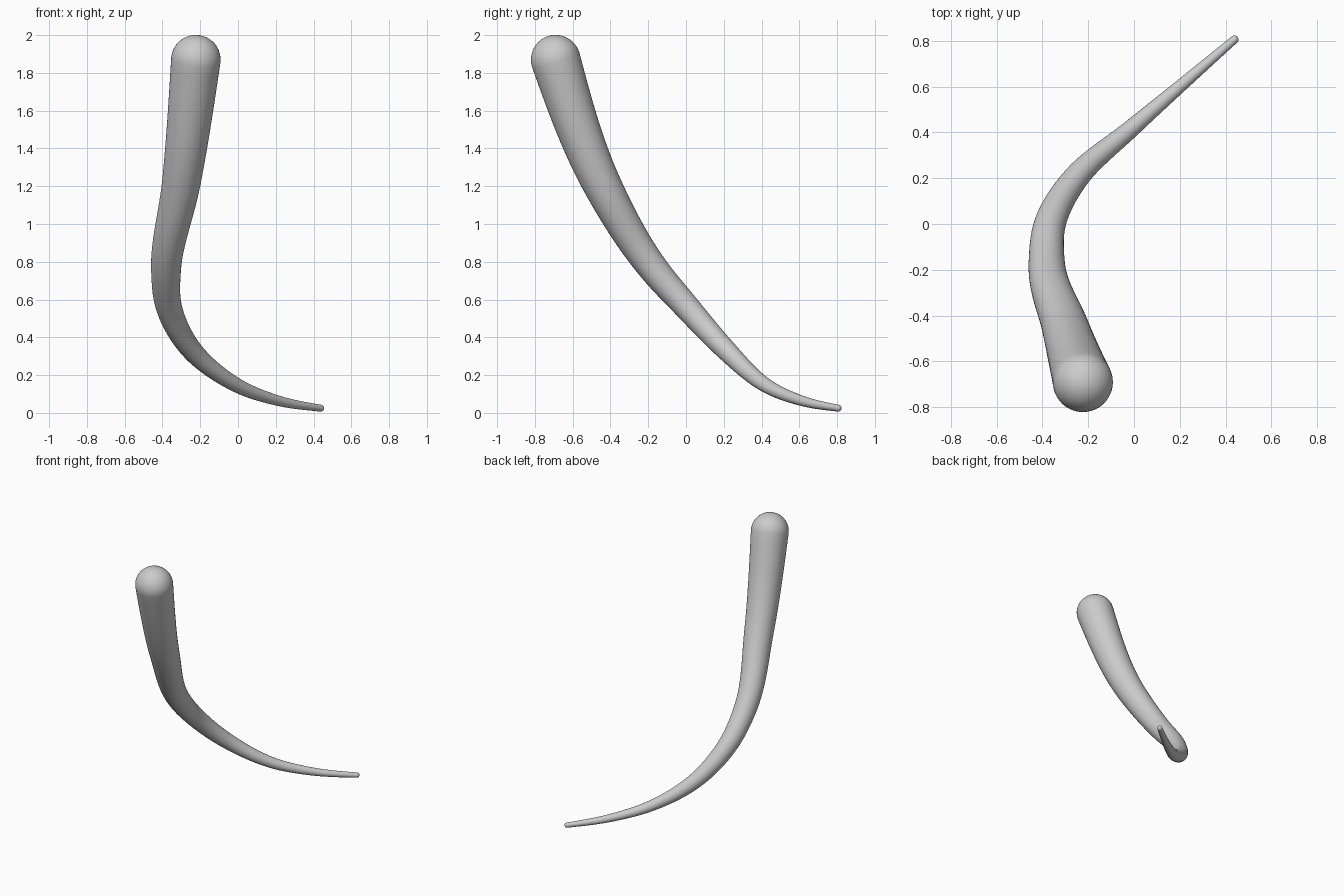
import bpy, bmesh, math
from mathutils import Vector

if "Cube" in bpy.data.objects:
    bpy.data.objects.remove(bpy.data.objects["Cube"])

# Centre line with radius: x, y, z, r (thick top to thin tip)
PATH = [Vector(p) for p in (
    (-.223, -.69, 1.87, .131), (-.300, -.45, 1.22, .102), (-.381, -.17, .76, .079),
    (-.367, .00, .565, .069), (-.255, .20, .345, .056), (.00, .427, .143, .038),
    (.20, .60, .068, .028), (.438, .805, .025, .018))]
SIDES, STEPS, CAP = 48, 12, 10

# Smooth spline through the path, parametrised by distance
t = [0.0]
for a, b in zip(PATH, PATH[1:]):
    t.append(t[-1] + (b - a).length)
n = len(PATH)
slope = [(PATH[i + 1] - PATH[i]) / (t[i + 1] - t[i]) for i in range(n - 1)]
tan = [None] * n
for i in range(1, n - 1):
    h0, h1 = t[i] - t[i - 1], t[i + 1] - t[i]
    tan[i] = (slope[i - 1] * h1 + slope[i] * h0) / (h0 + h1)
tan[0] = slope[0] * 1.5 - tan[1] * 0.5
tan[-1] = slope[-1] * 1.5 - tan[-2] * 0.5

spine = []
for i in range(n - 1):
    h = t[i + 1] - t[i]
    for k in range(STEPS + (i == n - 2)):
        u = k / STEPS
        p = (PATH[i] * (2*u**3 - 3*u**2 + 1) + tan[i] * (h * (u**3 - 2*u**2 + u))
             + PATH[i + 1] * (3*u**2 - 2*u**3) + tan[i + 1] * (h * (u**3 - u**2)))
        spine.append((p.xyz, p.w))

dirs = [(spine[min(i + 1, len(spine) - 1)][0] - spine[max(i - 1, 0)][0]).normalized()
        for i in range(len(spine))]


# Rings as (centre, radius, direction), with rounded caps at both ends
def cap(end, sign):
    (c, r), d = spine[end], dirs[end]
    angles = [math.pi / 2 * k / CAP for k in range(1, CAP)]
    return [(c + d * sign * r * math.sin(a), r * math.cos(a), d) for a in angles]


rings = cap(0, -1)[::-1] + [(c, r, d) for (c, r), d in zip(spine, dirs)] + cap(-1, 1)
poles = (spine[0][0] - dirs[0] * spine[0][1], spine[-1][0] + dirs[-1] * spine[-1][1])

# Tapered curved body
bm = bmesh.new()
side = rings[0][2].orthogonal().normalized()
loops = []
for c, r, d in rings:
    side = (side - d * side.dot(d)).normalized()
    up = d.cross(side)
    loops.append([bm.verts.new(c + (side * math.cos(a) + up * math.sin(a)) * r)
                  for a in (2 * math.pi * k / SIDES for k in range(SIDES))])
for a, b in zip(loops, loops[1:]):
    for k in range(SIDES):
        m = (k + 1) % SIDES
        bm.faces.new((a[k], a[m], b[m], b[k]))
for loop, pole in zip((loops[0], loops[-1]), poles):
    v = bm.verts.new(pole)
    for k in range(SIDES):
        bm.faces.new((loop[k], loop[(k + 1) % SIDES], v))
bmesh.ops.recalc_face_normals(bm, faces=bm.faces)
for f in bm.faces:
    f.smooth = True
mesh = bpy.data.meshes.new("curved_tapered_horn")
bm.to_mesh(mesh)
bm.free()
bpy.context.collection.objects.link(bpy.data.objects.new("curved_tapered_horn", mesh))
